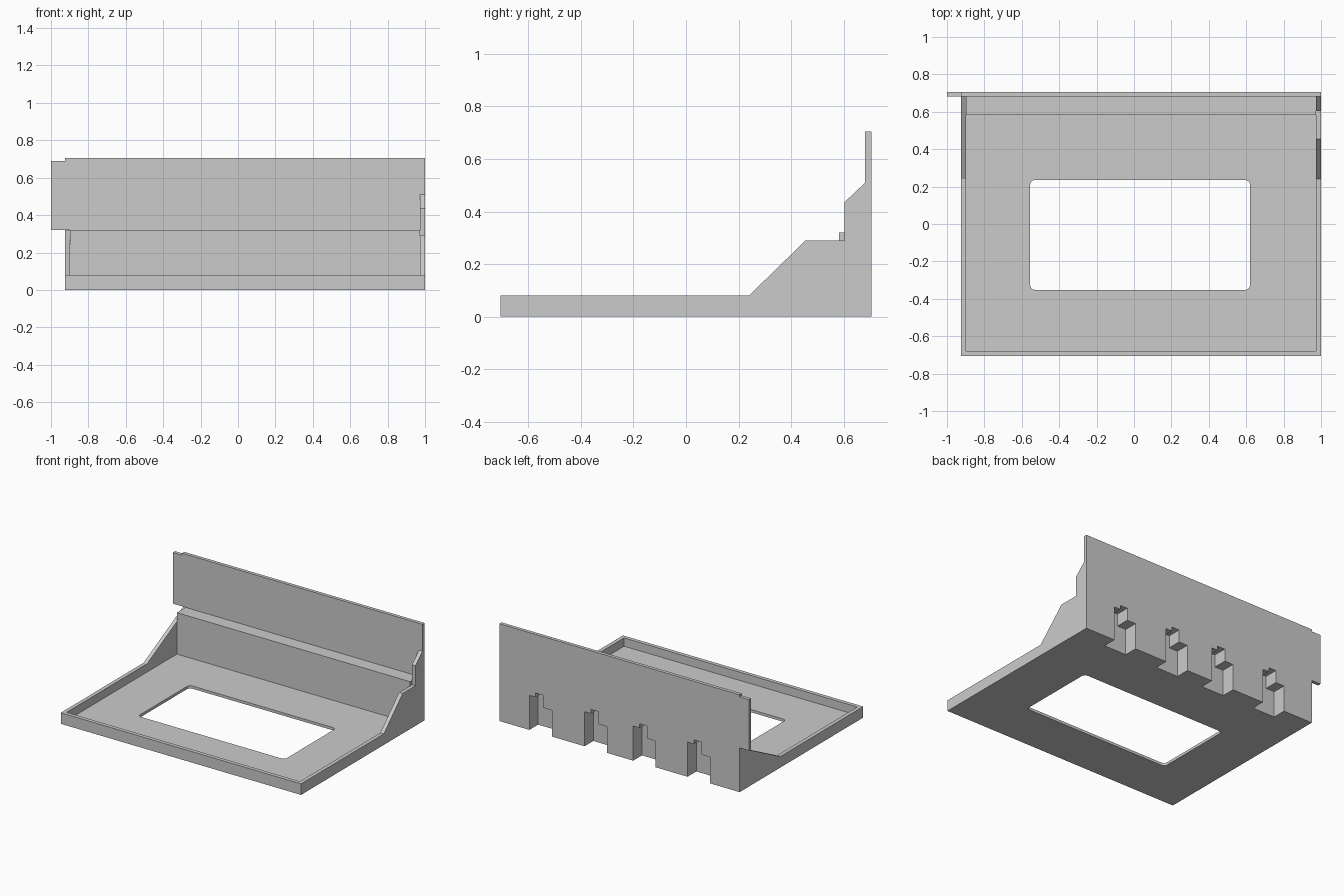
import bpy, bmesh
from mathutils import Vector

cube = bpy.data.objects.get("Cube")
if cube:
    bpy.data.objects.remove(cube, do_unlink=True)

GREY = bpy.data.materials.new("neutral_grey")
GREY.use_nodes = True
GREY.diffuse_color = (0.6, 0.6, 0.6, 1)
GREY.node_tree.nodes["Principled BSDF"].inputs["Base Color"].default_value = GREY.diffuse_color

LEFT, RIGHT, HALF_Y, WALL, FLOOR, RIM = -0.925, 1.0, 0.707, 0.028, 0.02, 0.08
IN_L, IN_R = LEFT + WALL, RIGHT - WALL
SHELF_Y, SHELF_Z, PANEL_Y, TOP = 0.582, 0.32, 0.682, 0.705


def prism(name, points, axis, start, end):
    """Extrude a closed 2D profile along the given axis."""
    place = {"x": lambda a, b: (start, a, b),
             "y": lambda a, b: (a, start, b),
             "z": lambda a, b: (a, b, start)}[axis]
    bm = bmesh.new()
    face = bm.faces.new([bm.verts.new(place(a, b)) for a, b in points])
    shift = Vector([(end - start) * (axis == k) for k in "xyz"])
    new = bmesh.ops.extrude_face_region(bm, geom=[face])["geom"]
    bmesh.ops.translate(bm, vec=shift, verts=[v for v in new if isinstance(v, bmesh.types.BMVert)])
    bmesh.ops.recalc_face_normals(bm, faces=bm.faces)
    mesh = bpy.data.meshes.new(name)
    bm.to_mesh(mesh)
    bm.free()
    mesh.materials.append(GREY)
    obj = bpy.data.objects.new(name, mesh)
    bpy.context.collection.objects.link(obj)
    return obj


def rect(a0, a1, b0, b1):
    return [(a0, b0), (a1, b0), (a1, b1), (a0, b1)]


def cut(obj, cutter):
    mod = obj.modifiers.new(cutter.name, "BOOLEAN")
    mod.operation, mod.solver, mod.object = "DIFFERENCE", "EXACT", cutter
    cutter.hide_render = True
    cutter.hide_set(True)


# Tray floor with a rounded window
floor = prism("tray_floor", rect(IN_L, IN_R, -HALF_Y + WALL, SHELF_Y), "z", 0, FLOOR)
window = prism("window_cutter", rect(-0.555, 0.62, -0.352, 0.235), "z", -0.1, 0.1)
bm = bmesh.new()
bm.from_mesh(window.data)
corners = [e for e in bm.edges if abs(e.verts[0].co.z - e.verts[1].co.z) > 0.1]
bmesh.ops.bevel(bm, geom=corners, offset=0.025, segments=5, profile=0.5, affect="EDGES")
bm.to_mesh(window.data)
bm.free()
cut(floor, window)

# Front rim and side walls
prism("front_rim", rect(IN_L, IN_R, 0, RIM), "y", -HALF_Y, -HALF_Y + WALL)
prism("sloped_side_wall", [(-HALF_Y, 0), (HALF_Y, 0), (HALF_Y, SHELF_Z), (0.24, RIM),
                           (-HALF_Y, RIM)], "x", LEFT, IN_L)
prism("stepped_side_wall", [(-HALF_Y, 0), (HALF_Y, 0), (HALF_Y, TOP), (PANEL_Y, TOP),
                            (PANEL_Y, 0.51), (0.603, 0.435), (0.603, 0.29), (0.455, 0.29),
                            (0.24, RIM), (-HALF_Y, RIM)], "x", IN_R, RIGHT)

# Rear shelf block with four keyed slots open to the back and bottom
shelf = prism("rear_shelf", rect(IN_L, IN_R, 0, SHELF_Z), "y", SHELF_Y, HALF_Y)
for x in (0.76, 0.318, -0.072, -0.508):
    outline = [(x, -0.1), (x, 0.25), (x - 0.05, 0.25), (x - 0.05, 0.28), (x - 0.11, 0.28),
               (x - 0.11, 0.19), (x - 0.18, 0.19), (x - 0.18, -0.1)]
    cut(shelf, prism("slot_cutter", outline, "y", HALF_Y - 0.1, HALF_Y + 0.1))

# Upright back panel with an overhanging, slightly lower end
prism("back_panel", [(-1, SHELF_Z), (IN_R, SHELF_Z), (IN_R, TOP), (LEFT, TOP),
                     (LEFT, 0.69), (-1, 0.69)], "y", PANEL_Y, HALF_Y)
